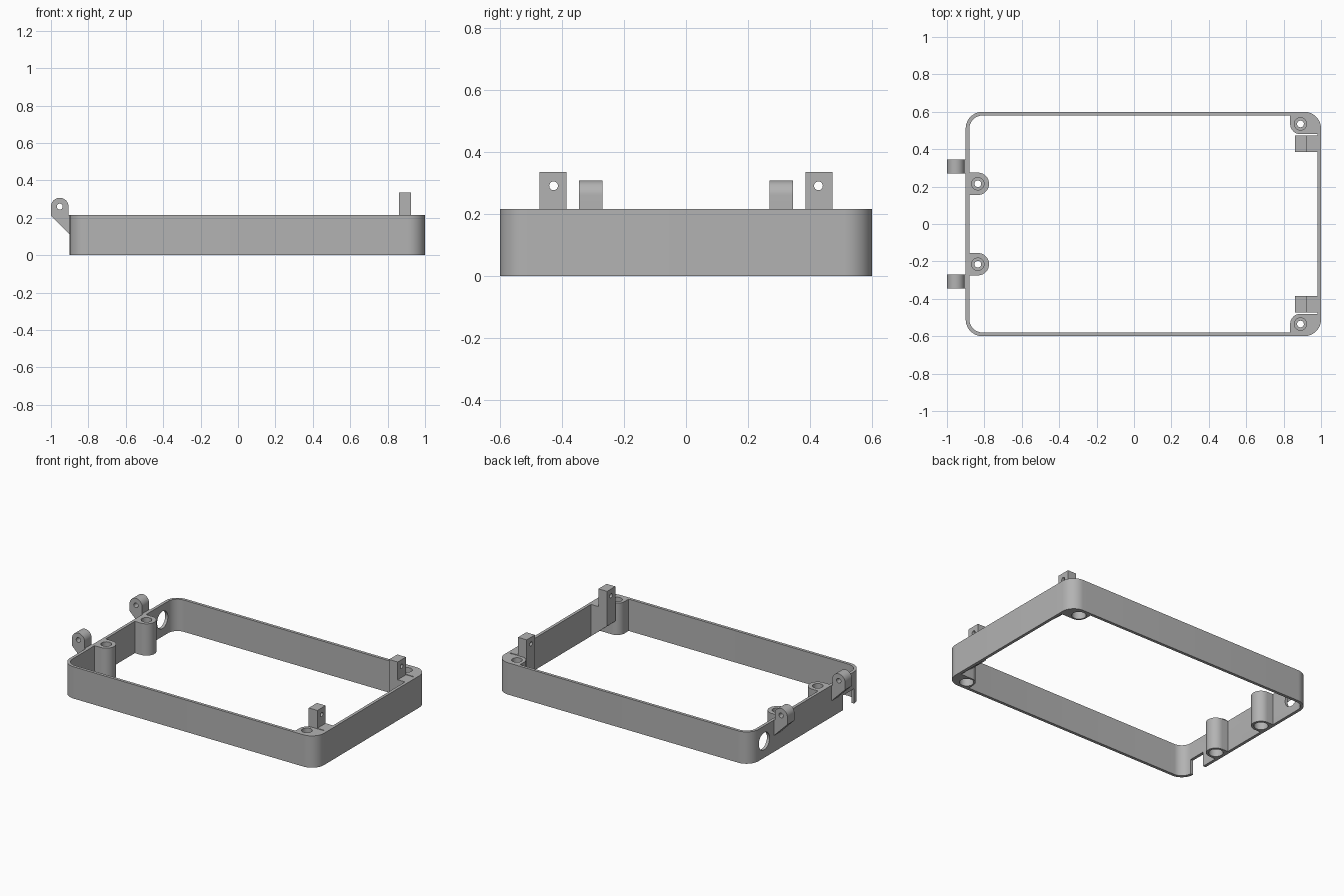
import bpy, bmesh, math
from mathutils import Vector

cube = bpy.data.objects.get("Cube")
if cube:
    bpy.data.objects.remove(cube, do_unlink=True)

GREY = bpy.data.materials.new("plain grey")
GREY.use_nodes = True
GREY.diffuse_color = (0.45, 0.45, 0.45, 1)
GREY.node_tree.nodes["Principled BSDF"].inputs["Base Color"].default_value = (0.45, 0.45, 0.45, 1)

H = 0.215        # frame height
WALL = 0.02      # wall thickness
X0, X1, Y1 = -0.9, 1.0, 0.6
R = 0.09         # outer corner radius


def arc(cx, cy, r, a0, a1, n=12):
    """Points on an arc, angles in degrees."""
    angles = [math.radians(a0 + (a1 - a0) * i / n) for i in range(n + 1)]
    return [(cx + r * math.cos(a), cy + r * math.sin(a)) for a in angles]


def circle(cx, cy, r, n=32):
    return arc(cx, cy, r, 0, 360, n)[:-1]


def rounded_rect(x0, x1, y, r):
    return (arc(x1 - r, y - r, r, 0, 90) + arc(x0 + r, y - r, r, 90, 180)
            + arc(x0 + r, r - y, r, 180, 270) + arc(x1 - r, r - y, r, 270, 360))


AXES = {"x": lambda u, v, w: (w, u, v),
        "y": lambda u, v, w: (u, w, v),
        "z": lambda u, v, w: (u, v, w)}


def prism(name, outline, lo, hi, axis="z"):
    """Closed outline extruded from lo to hi along an axis."""
    bm = bmesh.new()
    place = AXES[axis]
    face = bm.faces.new([bm.verts.new(place(u, v, lo)) for u, v in outline])
    top = bmesh.ops.extrude_face_region(bm, geom=[face])["geom"]
    move = Vector(place(0, 0, hi - lo))
    bmesh.ops.translate(bm, vec=move, verts=[g for g in top if isinstance(g, bmesh.types.BMVert)])
    bmesh.ops.recalc_face_normals(bm, faces=bm.faces)
    mesh = bpy.data.meshes.new(name)
    bm.to_mesh(mesh)
    bm.free()
    mesh.materials.append(GREY)
    obj = bpy.data.objects.new(name, mesh)
    bpy.context.collection.objects.link(obj)
    return obj


def activate(obj):
    bpy.ops.object.select_all(action="DESELECT")
    obj.select_set(True)
    bpy.context.view_layer.objects.active = obj


def cut(obj, *cutter):
    """Subtract a prism and discard the cutter."""
    tool = prism("cutter", *cutter)
    tool.hide_render = True
    mod = obj.modifiers.new("cut", "BOOLEAN")
    mod.operation = "DIFFERENCE"
    mod.solver = "EXACT"
    mod.object = tool
    activate(obj)
    bpy.ops.object.modifier_apply(modifier=mod.name)
    bpy.data.objects.remove(tool, do_unlink=True)


def finish(obj):
    activate(obj)
    bpy.ops.object.shade_smooth_by_angle(angle=math.radians(30))


def screw_holes(boss, x, y):
    """Through hole, wider seat on top, open socket underneath."""
    cut(boss, circle(x, y, 0.018), -0.1, H + 0.1)
    cut(boss, circle(x, y, 0.033), H - 0.05, H + 0.1)
    cut(boss, circle(x, y, 0.044), -0.1, 0.1)


# Frame wall with a cable hole and a bottom notch in the hinge side
frame = prism("frame_wall", rounded_rect(X0, X1, Y1, R), 0, H)
cut(frame, rounded_rect(X0 + WALL, X1 - WALL, Y1 - WALL, R - WALL), -0.1, H + 0.1)
cut(frame, circle(0.45, 0.112, 0.058), X0 - 0.05, X0 + 0.05, "x")
cut(frame, [(-0.51, -0.1), (-0.39, -0.1), (-0.39, 0.1), (-0.51, 0.1)], X0 - 0.05, X0 + 0.05, "x")
finish(frame)

for s, side in ((1, "left"), (-1, "right")):
    def mirrored(points):
        return [(x, s * y) for x, y in points]

    # Screw post against the hinge wall
    post = prism("screw_post_" + side, mirrored(
        [(X0 + WALL, 0.155)] + arc(-0.835, 0.215, 0.06, -90, 90, 24) + [(X0 + WALL, 0.275)]), 0, H)
    screw_holes(post, -0.835, s * 0.215)
    finish(post)

    # Screw boss filling the far corner
    inner = X1 - WALL
    boss = prism("corner_boss_" + side, mirrored(
        [(0.835, Y1 - WALL)] + arc(0.89, 0.535, 0.055, 180, 270) + [(inner, 0.48)]
        + arc(X1 - R, Y1 - R, R - WALL, 0, 90)), 0, H)
    screw_holes(boss, 0.89, s * 0.535)
    finish(boss)

    # Latch tab on a sloped bracket
    tab = prism("latch_tab_" + side,
                [(0.86, 0.1), (0.86, 0.335), (0.925, 0.335), (0.925, H), (inner, H), (inner, 0)],
                s * 0.385, s * 0.473, "y")
    cut(tab, circle(s * 0.427, 0.29, 0.014, 24), 0.8, 0.95, "x")
    finish(tab)

    # Hinge lug with a pin eye
    lug = prism("hinge_lug_" + side,
                arc(-0.953, 0.26, 0.047, 0, 180, 24)
                + [(-1.0, 0.21), (X0, 0.11), (X0, H), (-0.906, H)],
                s * 0.27, s * 0.345, "y")
    cut(lug, circle(-0.953, 0.26, 0.016, 24), s * 0.2, s * 0.4, "y")
    finish(lug)
